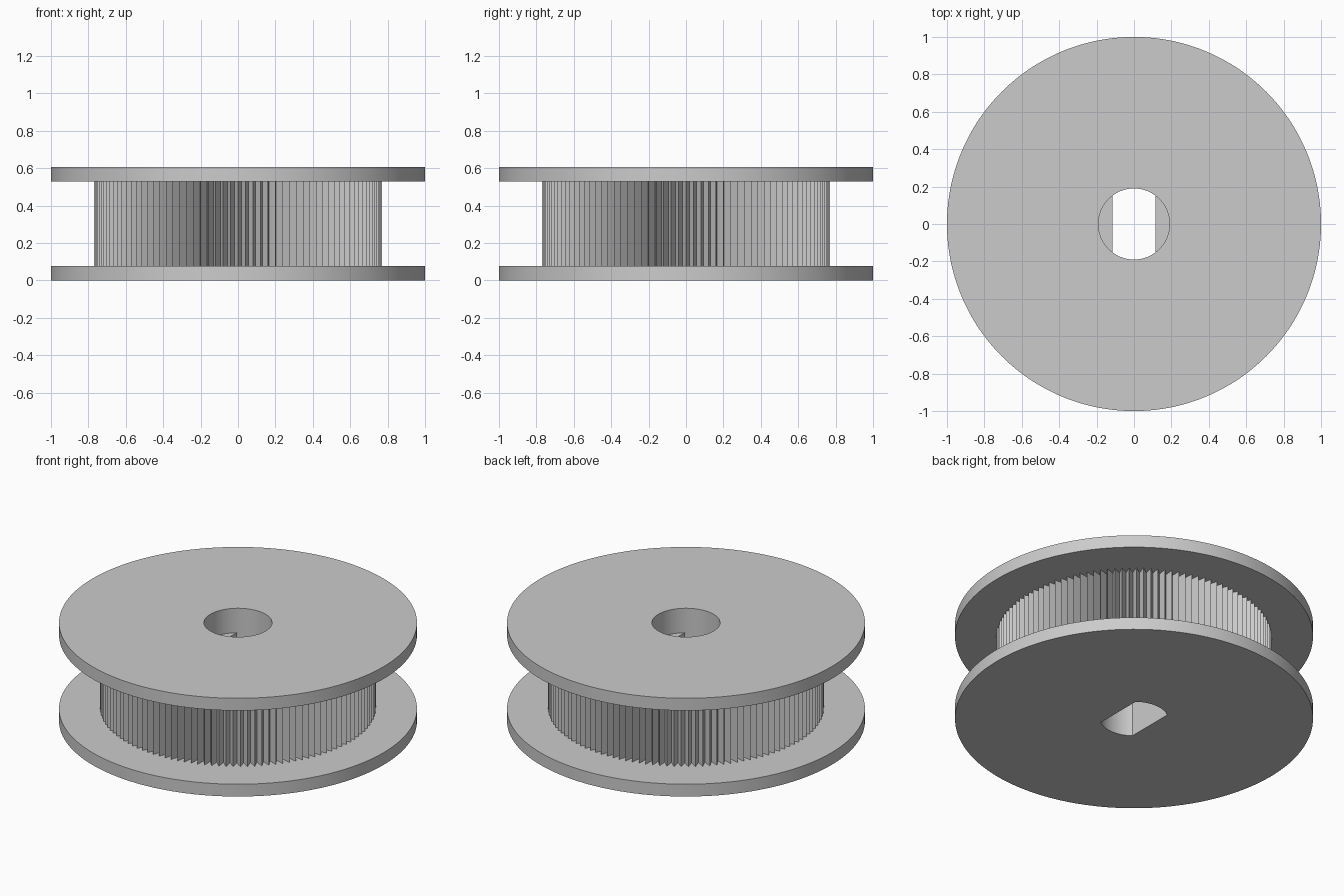
import bpy, bmesh, math

if "Cube" in bpy.data.objects:
    bpy.data.objects.remove(bpy.data.objects["Cube"], do_unlink=True)

STEPS = 240          # two steps per tooth
HEIGHT = 0.606
RIM = 0.076          # flange thickness
LEDGE = 0.455        # height where the round bore meets the keyed bore


def circle(radius):
    return lambda i, a: (radius * math.cos(a), radius * math.sin(a))


def teeth(tip, root):
    def point(i, a):
        r = root if i % 2 else tip
        return r * math.cos(a), r * math.sin(a)
    return point


def keyed(radius, half_width):
    def point(i, a):
        x = radius * math.cos(a)
        return max(-half_width, min(half_width, x)), radius * math.sin(a)
    return point


flange = circle(1.0)
core = teeth(0.77, 0.715)
bore = circle(0.19)
slot = keyed(0.19, 0.115)

# Closed cross-section: outside going up, then down through the bore
section = [
    (flange, 0), (flange, RIM),
    (core, RIM), (core, HEIGHT - RIM),
    (flange, HEIGHT - RIM), (flange, HEIGHT),
    (bore, HEIGHT), (bore, LEDGE),
    (slot, LEDGE), (slot, 0),
]

bm = bmesh.new()
loops = []
for shape, z in section:
    loops.append([bm.verts.new((*shape(i, math.tau * i / STEPS), z))
                  for i in range(STEPS)])
for k, lower in enumerate(loops):
    upper = loops[(k + 1) % len(loops)]
    for i in range(STEPS):
        j = (i + 1) % STEPS
        bm.faces.new((lower[i], lower[j], upper[j], upper[i]))

# Weld the ledge where the keyed bore follows the round one
bmesh.ops.remove_doubles(bm, verts=bm.verts, dist=0.00001)
mesh = bpy.data.meshes.new("toothed_spool")
bm.to_mesh(mesh)
bm.free()

# Plain grey material
grey = bpy.data.materials.new("light_grey")
grey.use_nodes = True
colour = (0.6, 0.6, 0.6, 1)
grey.diffuse_color = colour
for node in grey.node_tree.nodes:
    if node.type == "BSDF_PRINCIPLED":
        node.inputs["Base Color"].default_value = colour
mesh.materials.append(grey)

spool = bpy.data.objects.new("toothed_spool", mesh)
bpy.context.collection.objects.link(spool)
bpy.ops.object.select_all(action="DESELECT")
spool.select_set(True)
bpy.context.view_layer.objects.active = spool
bpy.ops.object.shade_smooth_by_angle(angle=math.radians(30))
